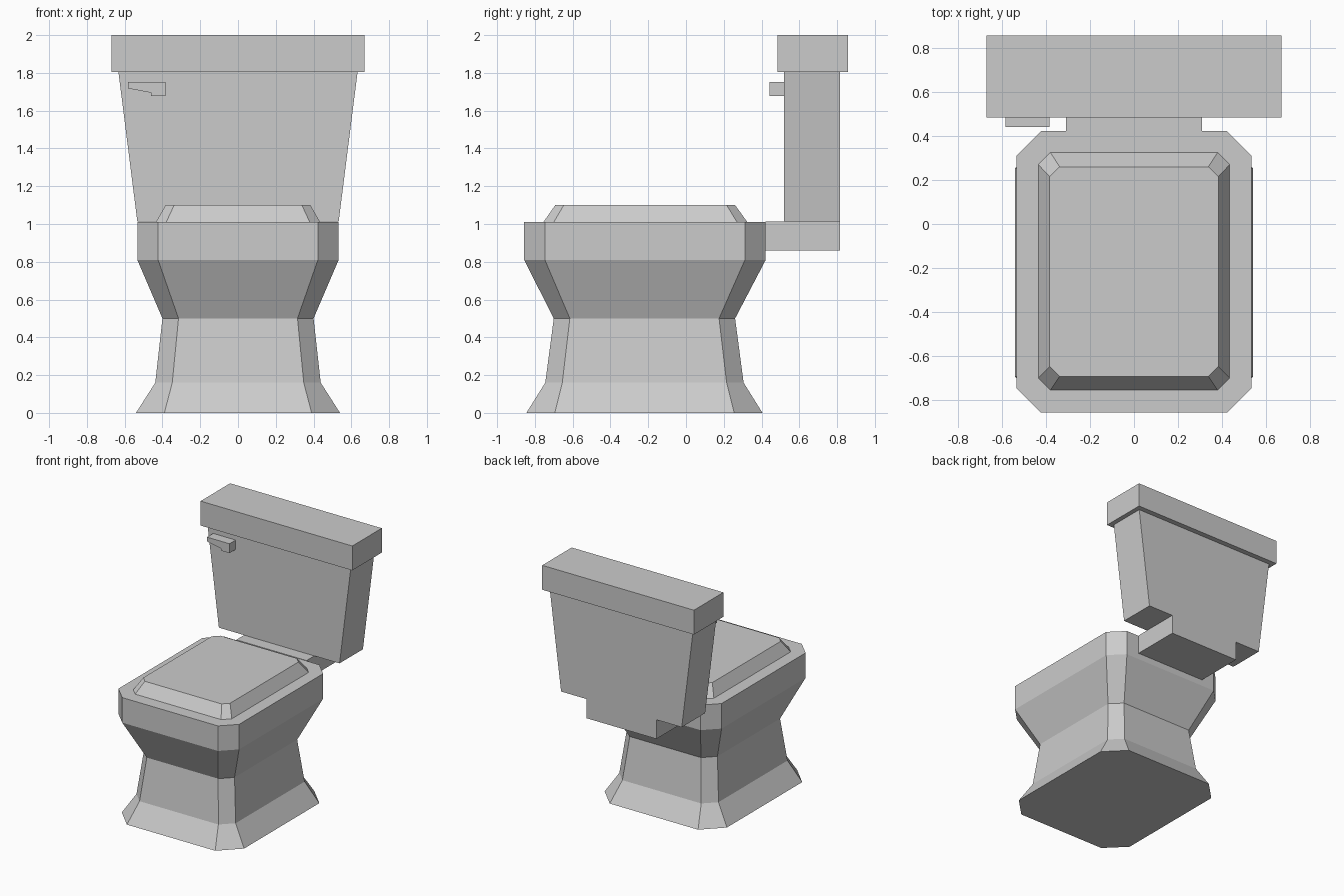
import bpy

if "Cube" in bpy.data.objects:
    bpy.data.objects.remove(bpy.data.objects["Cube"])


def make_object(name, verts, faces):
    mesh = bpy.data.meshes.new(name)
    mesh.from_pydata(verts, [], faces)
    obj = bpy.data.objects.new(name, mesh)
    bpy.context.collection.objects.link(obj)
    return obj


def loft(name, rings):
    """Skin a stack of equal-sized counter-clockwise rings, capping both ends."""
    n = len(rings[0])
    verts = [v for ring in rings for v in ring]
    faces = [list(reversed(range(n))), list(range(len(verts) - n, len(verts)))]
    for k in range(len(rings) - 1):
        for i in range(n):
            a, b = k * n + i, k * n + (i + 1) % n
            faces.append([a, b, b + n, a + n])
    return make_object(name, verts, faces)


def rect(z, x, y0, y1):
    return [(-x, y0, z), (x, y0, z), (x, y1, z), (-x, y1, z)]


def octagon(z, x, y0, y1, c):
    """Rectangle with corners chamfered by c."""
    return [(-x + c, y0, z), (x - c, y0, z), (x, y0 + c, z), (x, y1 - c, z),
            (x - c, y1, z), (-x + c, y1, z), (-x, y1 - c, z), (-x, y0 + c, z)]


# Pedestal and bowl
loft("bowl", [octagon(*s) for s in (
    (0.00, 0.54, -0.845, 0.405, 0.15),
    (0.16, 0.438, -0.745, 0.305, 0.09),
    (0.50, 0.40, -0.70, 0.26, 0.085),
    (0.81, 0.533, -0.857, 0.422, 0.11),
    (1.01, 0.533, -0.857, 0.422, 0.11))])

# Closed seat lid with bevelled rim
loft("seat_lid", [octagon(1.01, 0.435, -0.755, 0.325, 0.055),
                  octagon(1.10, 0.383, -0.692, 0.26, 0.045)])

# Shelf joining bowl and tank
loft("tank_shelf", [rect(0.86, 0.31, 0.422, 0.815), rect(1.013, 0.31, 0.422, 0.815)])

# Tapered tank and its lid
loft("tank", [rect(1.013, 0.533, 0.52, 0.815), rect(1.805, 0.633, 0.52, 0.815)])
loft("tank_lid", [rect(1.805, 0.67, 0.485, 0.857), rect(2.0, 0.67, 0.485, 0.857)])

# Flush handle: side profile extruded out from the tank front
profile = [(-0.583, 1.752), (-0.583, 1.718), (-0.46, 1.695),
           (-0.46, 1.677), (-0.385, 1.677), (-0.385, 1.752)]
loft("flush_handle", [[(x, y, z) for x, z in reversed(profile)] for y in (0.52, 0.442)][::-1]).data.flip_normals()

# Consistent outward normals
import bmesh
for obj in bpy.context.collection.objects:
    bm = bmesh.new()
    bm.from_mesh(obj.data)
    bmesh.ops.recalc_face_normals(bm, faces=bm.faces)
    bm.to_mesh(obj.data)
    bm.free()
